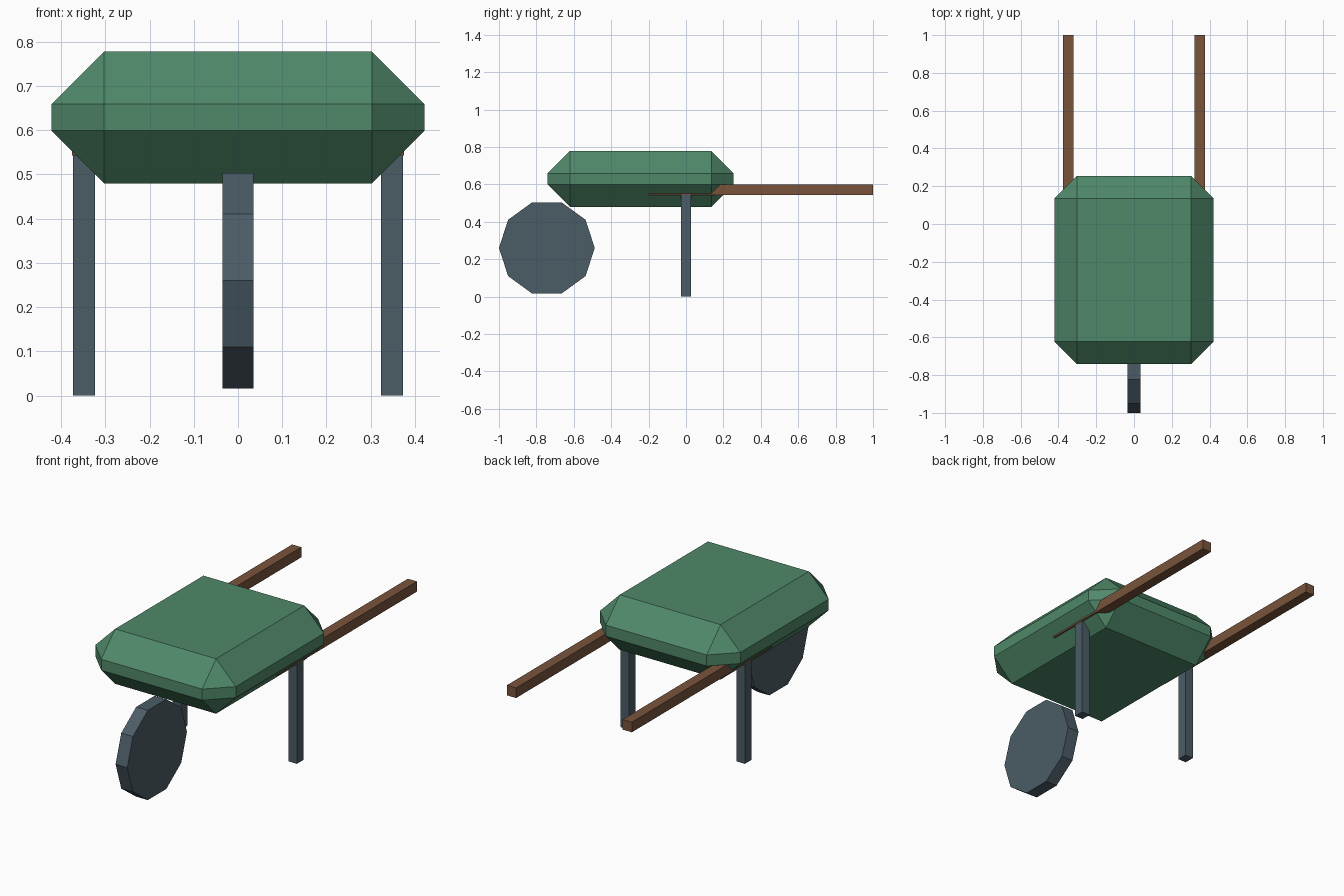
import bpy, math

if "Cube" in bpy.data.objects:
    bpy.data.objects.remove(bpy.data.objects["Cube"])


def material(name, rgb):
    m = bpy.data.materials.new(name)
    m.diffuse_color = (*rgb, 1)
    m.use_nodes = True
    m.node_tree.nodes["Principled BSDF"].inputs["Base Color"].default_value = m.diffuse_color
    return m


green = material("green_paint", (0.08, 0.25, 0.144))
slate = material("slate_metal", (0.07, 0.107, 0.133))
brown = material("brown_wood", (0.19, 0.088, 0.045))


def box(name, lo, hi, mat):
    """Axis-aligned box between two corners."""
    mid = [(a + b) / 2 for a, b in zip(lo, hi)]
    bpy.ops.mesh.primitive_cube_add(size=1, location=mid)
    ob = bpy.context.object
    ob.name = name
    ob.scale = [b - a for a, b in zip(lo, hi)]
    bpy.ops.object.transform_apply(location=False, rotation=False, scale=True)
    ob.data.materials.append(mat)
    return ob


# Tray: a box with broad chamfers on every edge
tray = box("tray", (-0.422, -0.74, 0.48), (0.422, 0.255, 0.778), green)
bevel = tray.modifiers.new("chamfer", 'BEVEL')
bevel.width = 0.119
bevel.segments = 1
bevel.limit_method = 'NONE'

# Wheel: ten-sided disc with its axle along x, corners pointing front and back
bpy.ops.mesh.primitive_cylinder_add(vertices=10, radius=0.256, depth=0.07,
                                    location=(0, -0.744, 0.26),
                                    rotation=(0, math.pi / 2, 0))
wheel = bpy.context.object
wheel.name = "wheel"
wheel.data.materials.append(slate)

# Legs and handles on both sides
for side, s in (("left", -1), ("right", 1)):
    x0, x1 = sorted((s * 0.323, s * 0.373))
    box("leg_" + side, (x0, -0.028, 0), (x1, 0.028, 0.56), slate)
    x0, x1 = sorted((s * 0.32, s * 0.375))
    box("handle_" + side, (x0, -0.2, 0.543), (x1, 1.0, 0.598), brown)
